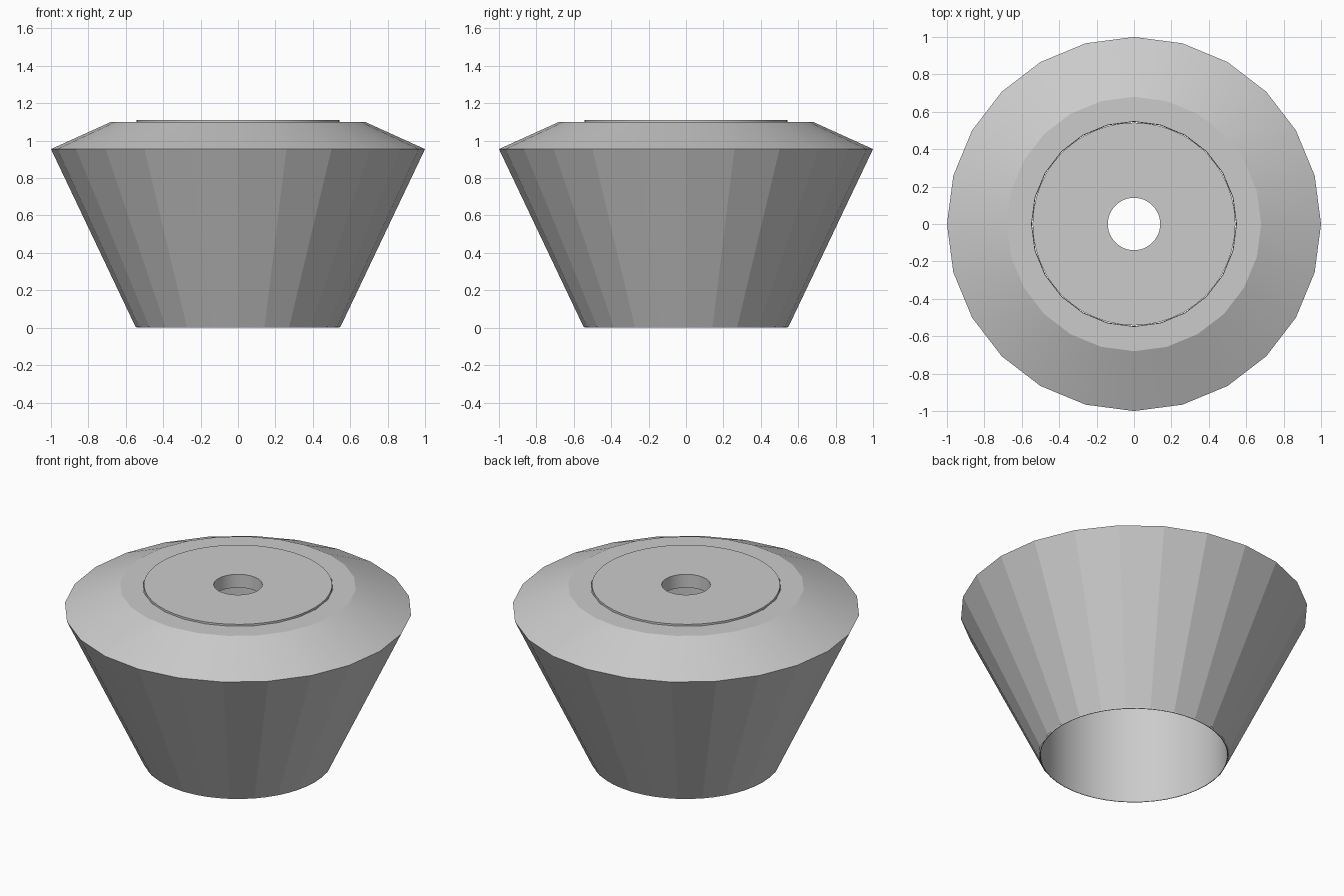
import bpy, bmesh, math

if "Cube" in bpy.data.objects:
    bpy.data.objects.remove(bpy.data.objects["Cube"])


def lathe(name, profile, sides, closed=False):
    """Spin an (r, z) profile around the z axis."""
    bm = bmesh.new()
    rings = []
    for r, z in profile:
        ring = []
        for i in range(sides):
            a = 2 * math.pi * i / sides
            ring.append(bm.verts.new((r * math.cos(a), r * math.sin(a), z)))
        rings.append(ring)
    pairs = list(zip(rings, rings[1:]))
    if closed:
        pairs.append((rings[-1], rings[0]))
    for lo, hi in pairs:
        for i in range(sides):
            j = (i + 1) % sides
            bm.faces.new((lo[i], lo[j], hi[j], hi[i]))
    bmesh.ops.recalc_face_normals(bm, faces=bm.faces)
    me = bpy.data.meshes.new(name)
    bm.to_mesh(me)
    bm.free()
    ob = bpy.data.objects.new(name, me)
    bpy.context.collection.objects.link(ob)
    bpy.ops.object.select_all(action='DESELECT')
    ob.select_set(True)
    bpy.context.view_layer.objects.active = ob
    bpy.ops.object.shade_smooth_by_angle(angle=math.radians(10))
    return ob


# Faceted outer shell: flaring sides, sloped shoulder, flat top, thin inner wall
lathe("outer_shell", [(0.548, 0.005), (1.0, 0.955), (0.68, 1.10), (0.548, 1.10),
                      (0.546, 1.02)], 24, closed=True)

# Round hollow core, open at the bottom, with a lid pierced by a centre hole
lathe("hollow_core", [(0.542, 0.0), (0.542, 1.11), (0.14, 1.11), (0.14, 1.025),
                      (0.538, 1.025), (0.538, 0.0)], 48, closed=True)
